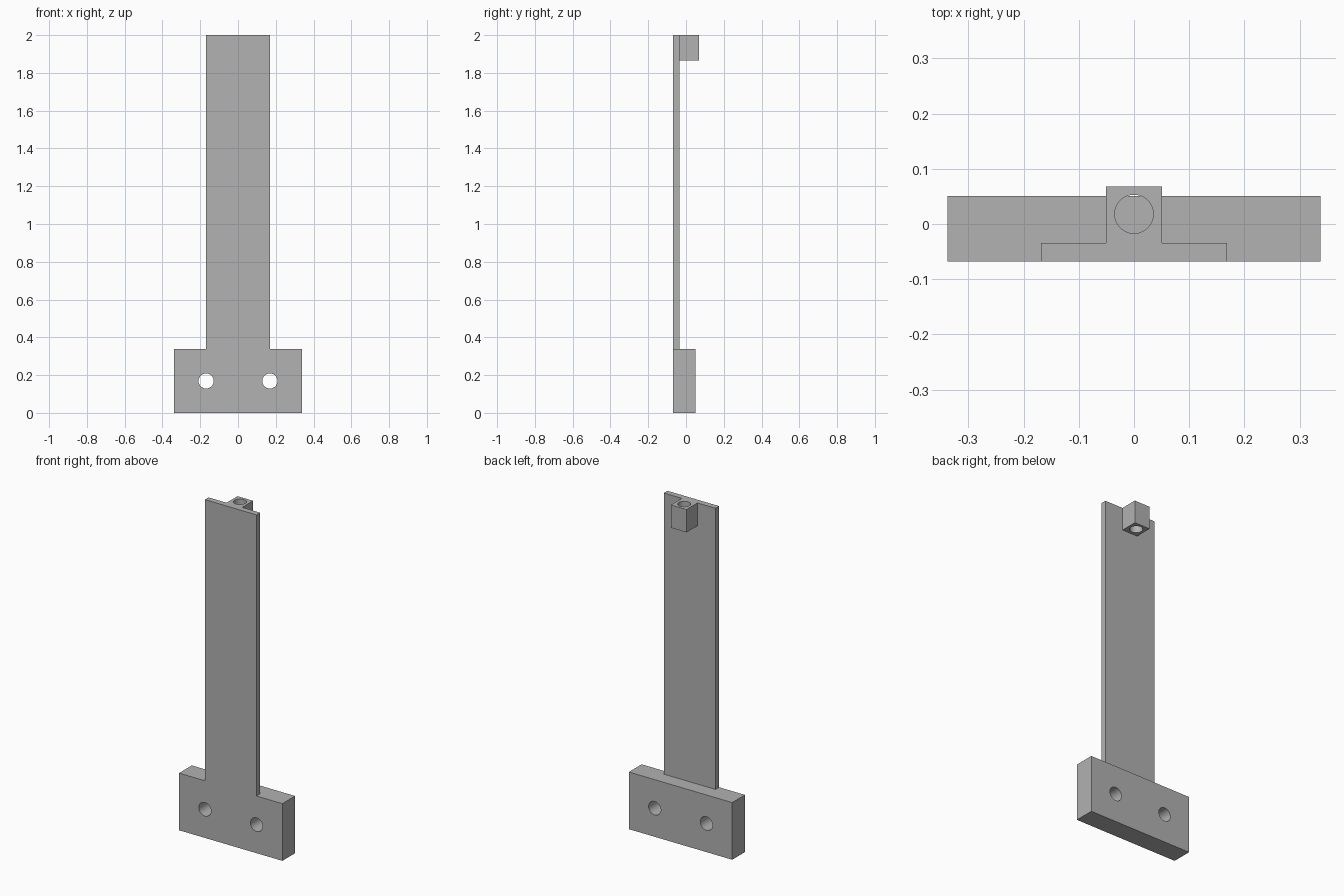
import bpy
import math

cube = bpy.data.objects.get("Cube")
if cube:
    bpy.data.objects.remove(cube, do_unlink=True)

grey = bpy.data.materials.new("plain grey")
grey.use_nodes = True
colour = (0.445, 0.445, 0.445, 1.0)
grey.diffuse_color = colour
grey.node_tree.nodes["Principled BSDF"].inputs["Base Color"].default_value = colour


def box(name, low, high):
    """Box between two opposite corners."""
    centre = [(a + b) / 2 for a, b in zip(low, high)]
    bpy.ops.mesh.primitive_cube_add(size=1, location=centre)
    obj = bpy.context.object
    obj.name = name
    obj.scale = [b - a for a, b in zip(low, high)]
    bpy.ops.object.transform_apply(location=True, rotation=True, scale=True)
    obj.data.materials.append(grey)
    return obj


def rod(name, radius, length, centre, tilt=0.0):
    """Round cutter for a drilled hole."""
    bpy.ops.mesh.primitive_cylinder_add(vertices=48, radius=radius, depth=length,
                                        location=centre, rotation=(tilt, 0, 0))
    obj = bpy.context.object
    obj.name = name
    obj.hide_render = True
    obj.data.materials.append(grey)
    return obj


def combine(target, other, operation):
    """Apply a boolean to the target and remove the other object."""
    mod = target.modifiers.new(operation.lower(), "BOOLEAN")
    mod.operation = operation
    mod.solver = "EXACT"
    mod.object = other
    bpy.context.view_layer.objects.active = target
    bpy.ops.object.modifier_apply(modifier=mod.name)
    bpy.data.objects.remove(other, do_unlink=True)


FRONT, STRIP_BACK = -0.068, -0.034
BASE_TOP = 0.338

# Mounting base, upright strip and top socket, fused into one bracket
bracket = box("bracket", (-0.338, FRONT, 0), (0.338, 0.051, BASE_TOP))
strip = box("upright_strip", (-0.169, FRONT, BASE_TOP), (0.169, STRIP_BACK, 2))
socket = box("top_socket", (-0.051, STRIP_BACK, 1.865), (0.051, 0.068, 2))
combine(bracket, strip, "UNION")
combine(bracket, socket, "UNION")

# Vertical hole through the socket
combine(bracket, rod("socket_hole", 0.035, 0.3, (0, 0.018, 1.93)), "DIFFERENCE")

# Pair of screw holes through the base
for side in (-1, 1):
    hole = rod("screw_hole", 0.04, 0.5, (side * 0.169, 0, 0.169), math.pi / 2)
    combine(bracket, hole, "DIFFERENCE")

# Smooth hole walls, sharp box edges
bpy.ops.object.select_all(action="DESELECT")
bracket.select_set(True)
bpy.context.view_layer.objects.active = bracket
bpy.ops.object.shade_smooth_by_angle(angle=math.radians(30))
